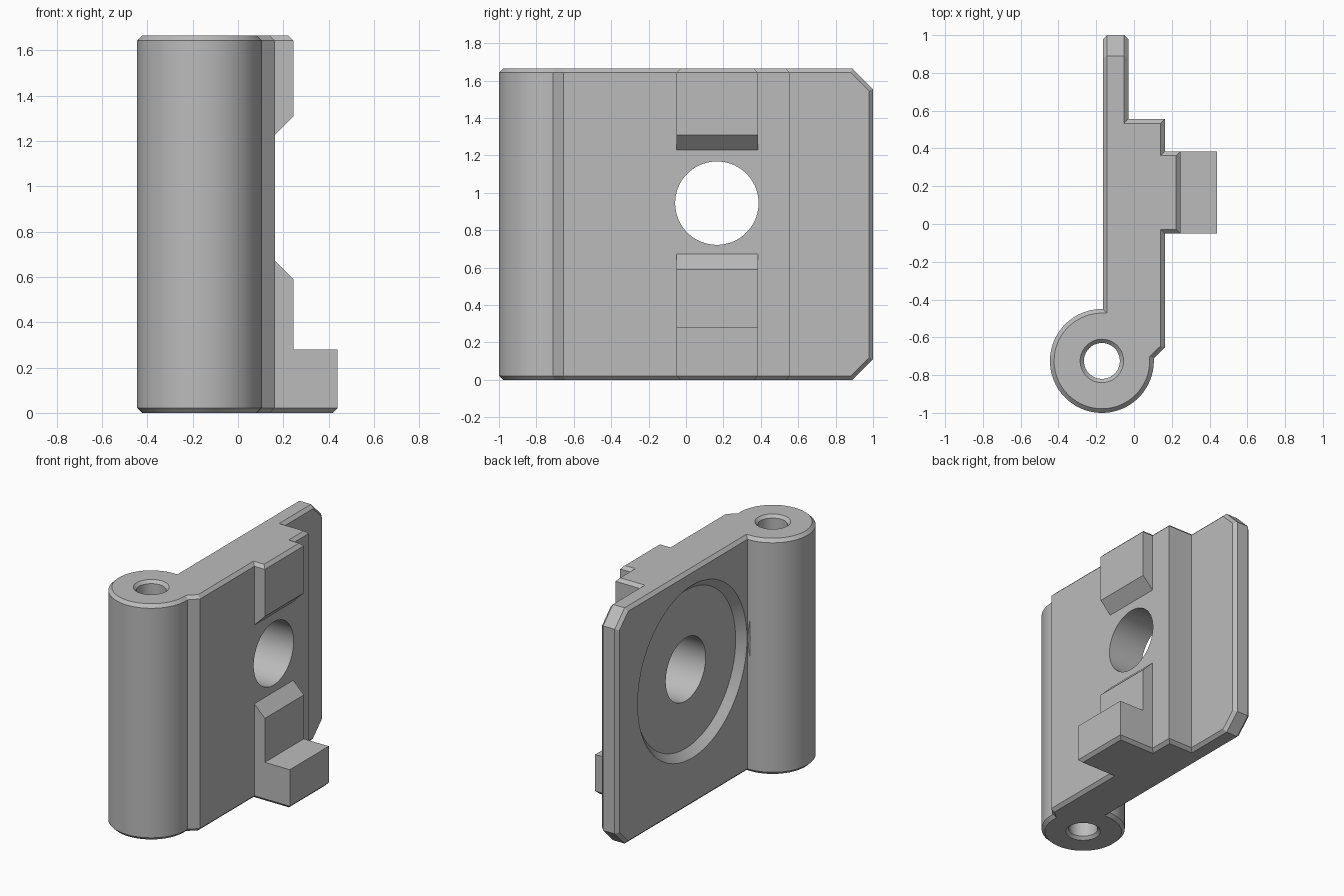
import bpy
import bmesh
from math import sin, cos, radians
from mathutils import Vector, Matrix

cube = bpy.data.objects.get("Cube")
if cube:
    bpy.data.objects.remove(cube, do_unlink=True)

HEIGHT = 1.665
BEVEL = 0.022
BACK, FRONT, THIN = -0.165, 0.163, -0.03
BARREL = (-0.17, -0.725)
HOLE_Y, HOLE_Z = 0.165, 0.945

grey = bpy.data.materials.new("grey plastic")
grey.use_nodes = True
grey.diffuse_color = (0.5, 0.5, 0.5, 1)
grey.node_tree.nodes["Principled BSDF"].inputs["Base Color"].default_value = (0.5, 0.5, 0.5, 1)


def inset(points, amount):
    """Move a counter-clockwise outline inwards with mitred corners."""
    result = []
    for i, p in enumerate(points):
        p = Vector(p)
        a = (p - Vector(points[i - 1])).normalized()
        b = (Vector(points[(i + 1) % len(points)]) - p).normalized()
        na, nb = Vector((-a.y, a.x)), Vector((-b.y, b.x))
        result.append(p + (na + nb) * amount / (1 + na.dot(nb)))
    return result


def prism(name, outline, layers, axes="xyz"):
    """Stack inset copies of an outline; axes names what u, v and w stand for."""
    bm = bmesh.new()
    rings = []
    for level, amount in layers:
        ring = []
        for u, v in inset(outline, amount):
            place = dict(zip(axes, (u, v, level)))
            ring.append(bm.verts.new((place["x"], place["y"], place["z"])))
        rings.append(ring)
    bm.faces.new(rings[0][::-1])
    bm.faces.new(rings[-1])
    count = len(outline)
    for low, high in zip(rings, rings[1:]):
        for i in range(count):
            j = (i + 1) % count
            bm.faces.new((low[i], low[j], high[j], high[i]))
    bmesh.ops.recalc_face_normals(bm, faces=bm.faces)
    mesh = bpy.data.meshes.new(name)
    bm.to_mesh(mesh)
    bm.free()
    mesh.materials.append(grey)
    obj = bpy.data.objects.new(name, mesh)
    bpy.context.collection.objects.link(obj)
    return obj


def circle(u, v, r, steps=72):
    return [(u + r * cos(radians(360 * i / steps)), v + r * sin(radians(360 * i / steps)))
            for i in range(steps)]


def rectangle(u0, u1, v0, v1):
    return [(u0, v0), (u1, v0), (u1, v1), (u0, v1)]


def combine(target, tool, operation):
    mod = target.modifiers.new(tool.name, 'BOOLEAN')
    mod.operation, mod.solver, mod.object = operation, 'EXACT', tool
    bpy.context.view_layer.objects.active = target
    bpy.ops.object.modifier_apply(modifier=mod.name)
    bpy.data.objects.remove(tool, do_unlink=True)


def slope(obj, z_edge, lean):
    """Slant the end of a tab that lies at height z_edge."""
    for v in obj.data.vertices:
        if abs(v.co.z - z_edge) < 0.001:
            v.co.z += lean * (0.245 - v.co.x)


both_ends = [(0, BEVEL), (BEVEL, 0), (HEIGHT - BEVEL, 0), (HEIGHT, BEVEL)]

# Hinge barrel and thick wall as one outline
arc = [(BARREL[0] + 0.275 * cos(radians(a)), BARREL[1] + 0.275 * sin(radians(a)))
       for a in range(93, 364, 5)]
wall = [(FRONT, -0.655), (FRONT, 0.555), (BACK, 0.555), (BACK, -0.45)]
bracket = prism("hinge_bracket", arc + wall, both_ends)

# Thin flange with cut corners
cut = 0.11
flange_outline = [(0.3, 0), (1 - cut, 0), (1, cut), (1, HEIGHT - cut),
                  (1 - cut, HEIGHT), (0.3, HEIGHT)]
flange = prism("thin_flange", flange_outline,
               [(BACK, BEVEL), (BACK + BEVEL, 0), (THIN - BEVEL, 0), (THIN, BEVEL)], "yzx")

# Tabs above and below the hole, and the foot
tab = rectangle(0.1, 0.245, -0.05, 0.385)
upper_tab = prism("upper_tab", tab, [(1.31, 0), (HEIGHT - BEVEL, 0), (HEIGHT, BEVEL)])
slope(upper_tab, 1.31, -1)
lower_tab = prism("lower_tab", tab, [(0.1, 0), (0.59, 0)])
slope(lower_tab, 0.59, 1)
foot = prism("foot", rectangle(0.1, 0.44, -0.05, 0.385), [(0, BEVEL), (BEVEL, 0), (0.28, 0)])
for part in (flange, upper_tab, foot, lower_tab):
    combine(bracket, part, 'UNION')

# Round hole, shallow dished recess on the back, and countersunk pin hole
through = prism("through_hole", circle(HOLE_Y, HOLE_Z, 0.223), [(-0.5, 0), (0.5, 0)], "yzx")
recess = prism("recess", circle(HOLE_Y, HOLE_Z, 0.63),
               [(BACK - 0.02, 0), (BACK + 0.052, 0.072)], "yzx")
pin = prism("pin_hole", circle(*BARREL, 0.135),
            [(-0.02, 0), (0.02, 0.04), (HEIGHT - 0.02, 0.04), (HEIGHT + 0.02, 0)])
for cutter in (recess, through, pin):
    combine(bracket, cutter, 'DIFFERENCE')

bpy.ops.object.select_all(action='DESELECT')
bracket.select_set(True)
bpy.context.view_layer.objects.active = bracket
bpy.ops.object.shade_smooth_by_angle(angle=radians(25))
